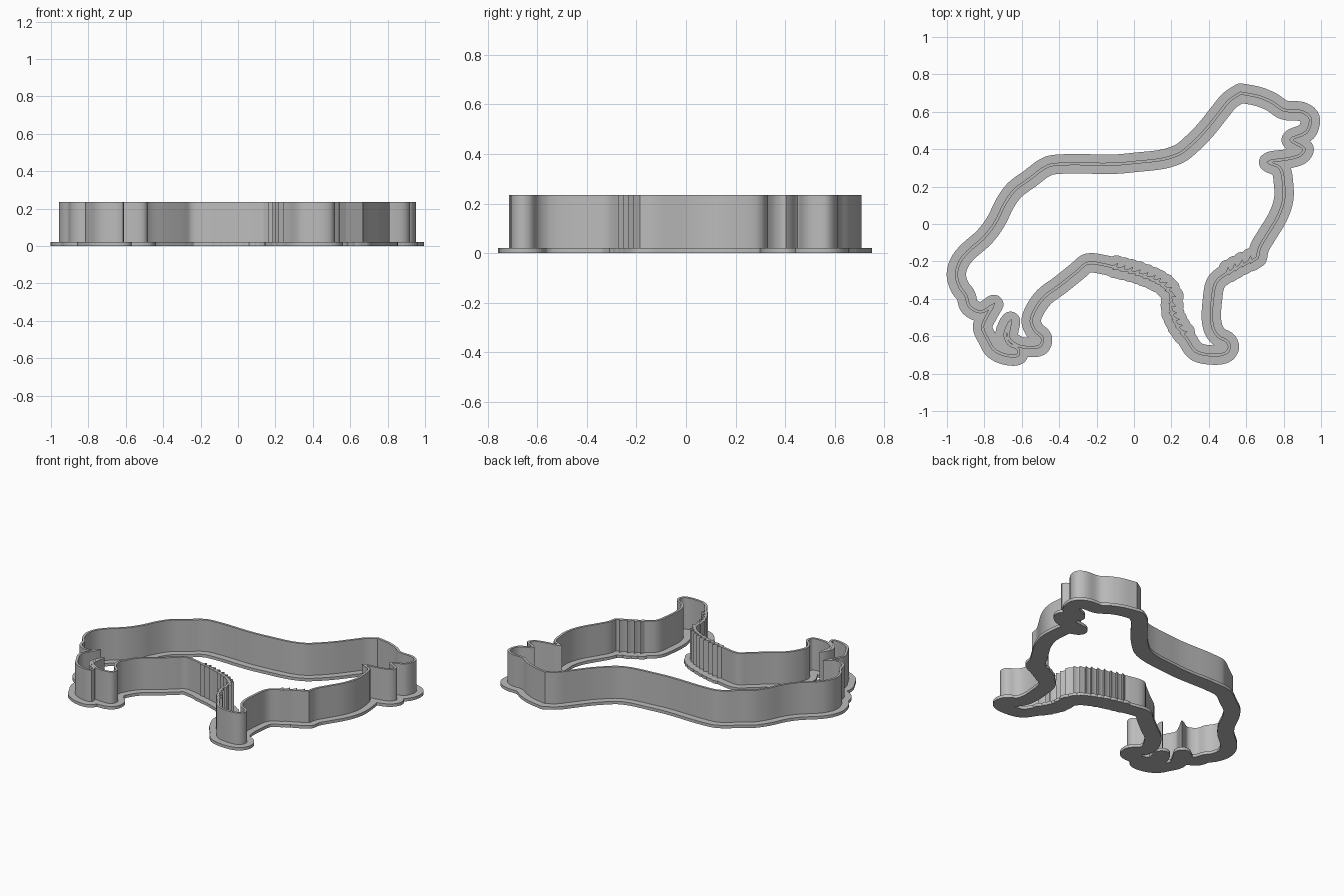
import bpy
import bmesh
import math
from mathutils import Vector
from mathutils.geometry import delaunay_2d_cdt, interpolate_bezier

WALL_TOP, FLANGE_TOP = 0.235, 0.02
WALL_RADIUS, FLANGE_RADIUS = 0.008, 0.052

if "Cube" in bpy.data.objects:
    bpy.data.objects.remove(bpy.data.objects["Cube"])

# Dog outline sections, clockwise, in hundredths of a unit
head_and_chest = [
    (57, 70), (67, 68), (74, 65), (80, 61), (90, 60), (94, 57), (94, 53), (92, 49),
    (84, 45), (91, 40), (89, 37), (83, 35), (72, 33), (78, 30), (80, 21), (80, 13),
    (77, 4), (71, -6), (67, -13), (66, -18)]
chest_fur = [(66, -18), (57, -22), (50, -26)]
front_leg = [
    (50, -26), (44, -31), (42, -40), (42, -55), (45, -60), (50, -63), (51, -66),
    (49, -69), (41, -70), (33, -68), (28, -61)]
belly_fur = [(28, -61), (23, -54), (20, -47), (20, -37), (15, -32), (9, -29), (1, -26), (-11, -23)]
hind_legs = [
    (-11, -23), (-15, -22), (-25, -21), (-30, -25), (-40, -33), (-48, -39), (-53, -46),
    (-55, -52), (-53, -57), (-49, -61), (-50, -65), (-56, -66), (-62, -65), (-67, -61),
    (-66, -52), (-69, -59), (-67, -64), (-62, -67), (-62, -70), (-69, -70), (-75, -67),
    (-78, -62), (-81, -55), (-79, -50), (-75, -43)]
tail_and_back = [
    (-75, -43), (-82, -47), (-88, -44), (-90, -38), (-93, -34), (-95, -27), (-93, -20),
    (-89, -15), (-80, -7), (-74, 1), (-69, 11), (-64, 18), (-56, 24), (-46, 31), (-40, 32),
    (-10, 32), (1, 33), (17, 35), (25, 38), (30, 42), (38, 50), (46, 60), (51, 66), (57, 70)]


def smooth_section(section, steps=4):
    """Flowing curve through the points; sharp turns stay sharp."""
    pts = [Vector(p) / 100 for p in section]
    units = [(b - a).normalized() for a, b in zip(pts, pts[1:])]
    tangents = [units[0]] + [(a + b) / 2 for a, b in zip(units, units[1:])] + [units[-1]]
    path = []
    for i in range(len(pts) - 1):
        a, b = pts[i], pts[i + 1]
        reach = (b - a).length / 3
        curve = interpolate_bezier(a, a + tangents[i] * reach, b - tangents[i + 1] * reach, b, steps + 1)
        path += [Vector(p[:2]) for p in curve[:-1]]
    return path


def fur_section(section, spacing=0.04, depth=0.02):
    """Barbed saw-tooth line along the points."""
    pts = [Vector(p) / 100 for p in section]
    path = []
    for a, b in zip(pts, pts[1:]):
        count = max(1, round((b - a).length / spacing))
        step = (b - a) / count
        side = Vector((step.y, -step.x)).normalized() * depth
        for i in range(count):
            start = a + step * i
            path += [start, start + step * 0.8 - side * 0.3, start + step * 0.7 + side * 0.7]
    return path


def finish(bm, name, material):
    bmesh.ops.recalc_face_normals(bm, faces=bm.faces)
    mesh = bpy.data.meshes.new(name)
    bm.to_mesh(mesh)
    bm.free()
    obj = bpy.data.objects.new(name, mesh)
    bpy.context.collection.objects.link(obj)
    mesh.materials.append(material)
    bpy.ops.object.select_all(action="DESELECT")
    obj.select_set(True)
    bpy.context.view_layer.objects.active = obj
    bpy.ops.object.shade_smooth_by_angle(angle=math.radians(30))
    return obj


def build_wall(path, material):
    """Thin upright band with mitred corners."""
    bm = bmesh.new()
    rings = []
    for i, p in enumerate(path):
        before = (p - path[i - 1]).normalized()
        after = (path[(i + 1) % len(path)] - p).normalized()
        n1, n2 = Vector((before.y, -before.x)), Vector((after.y, -after.x))
        mitre = (n1 + n2).normalized() if (n1 + n2).length > 0.01 else n1
        offset = mitre * WALL_RADIUS / max(0.6, mitre.dot(n1))
        corners = [(p - offset, FLANGE_TOP), (p + offset, FLANGE_TOP),
                   (p + offset, WALL_TOP), (p - offset, WALL_TOP)]
        rings.append([bm.verts.new((q.x, q.y, z)) for q, z in corners])
    for i, ring in enumerate(rings):
        last = rings[i - 1]
        for k in range(4):
            n = (k + 1) % 4
            bm.faces.new((last[k], last[n], ring[n], ring[k]))
    return finish(bm, "cutter_wall", material)


def build_flange(path, material, arc=8):
    """Flat plate: merged round-ended strips along the path, then extruded."""
    points, strips = [], []
    for i, b in enumerate(path):
        a = path[i - 1]
        heading = math.atan2(b.y - a.y, b.x - a.x)
        strip = []
        for end, turn in ((b, -math.pi / 2), (a, math.pi / 2)):
            for k in range(arc + 1):
                t = heading + turn + math.pi * k / arc
                strip.append(len(points))
                points.append(end + Vector((math.cos(t), math.sin(t))) * FLANGE_RADIUS)
        strips.append(strip)
    verts, _, faces, _, _, sources = delaunay_2d_cdt(points, [], strips, 0, 0.0005)
    bm = bmesh.new()
    made = [bm.verts.new((v.x, v.y, 0)) for v in verts]
    for face, source in zip(faces, sources):
        if source:
            bm.faces.new([made[v] for v in face])
    bmesh.ops.delete(bm, geom=[v for v in bm.verts if not v.link_faces], context="VERTS")
    plate = bmesh.ops.extrude_face_region(bm, geom=bm.faces[:], use_keep_orig=True)
    top = [g for g in plate["geom"] if isinstance(g, bmesh.types.BMVert)]
    bmesh.ops.translate(bm, verts=top, vec=(0, 0, FLANGE_TOP))
    return finish(bm, "base_flange", material)


grey = bpy.data.materials.new("plain grey")
grey.use_nodes = True
colour = (0.5, 0.5, 0.5, 1)
grey.diffuse_color = colour
grey.node_tree.nodes["Principled BSDF"].inputs["Base Color"].default_value = colour

outline = (smooth_section(head_and_chest) + fur_section(chest_fur)
           + smooth_section(front_leg) + fur_section(belly_fur)
           + smooth_section(hind_legs) + smooth_section(tail_and_back))
build_wall(outline, grey)
build_flange(outline, grey)
